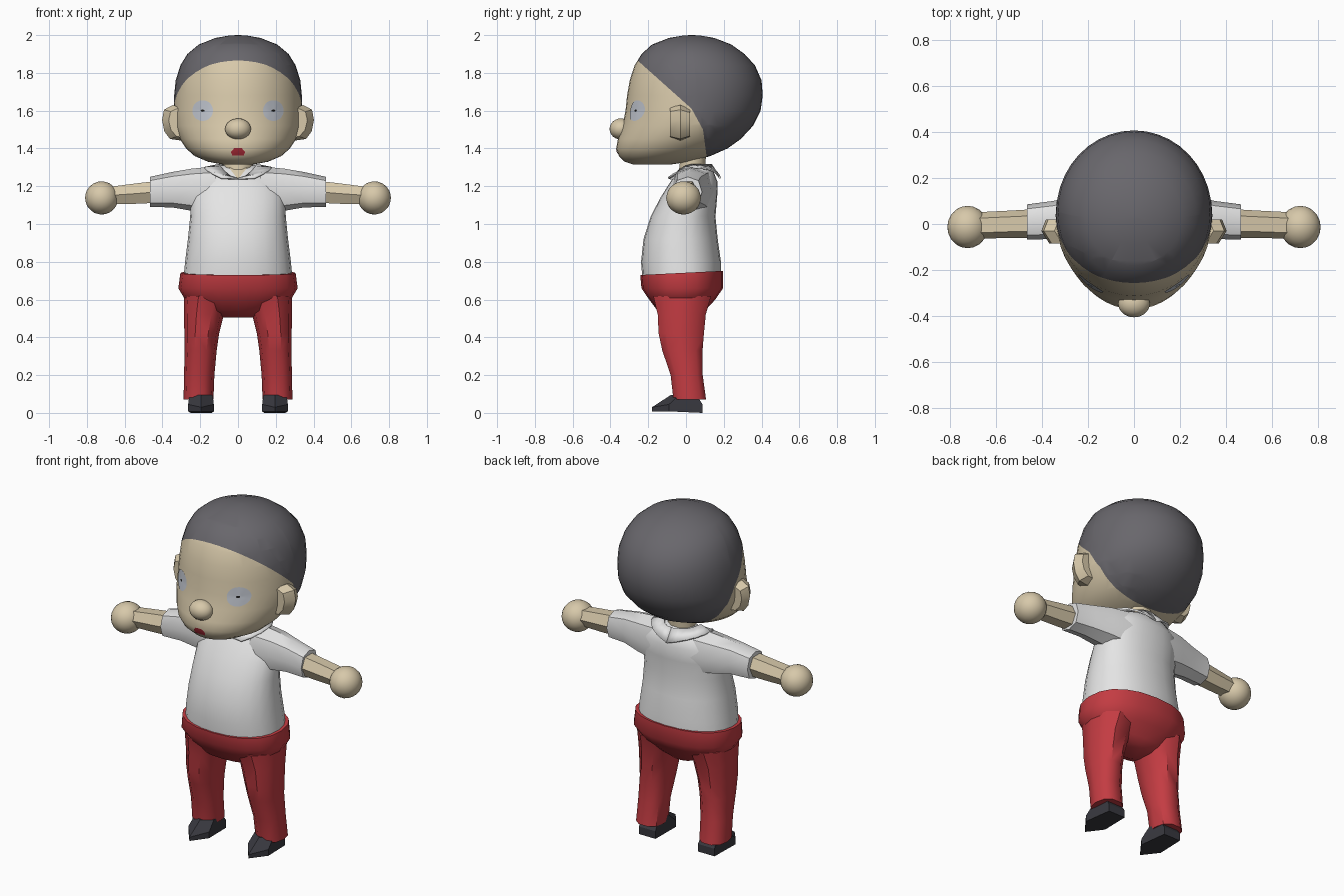
import bpy, bmesh, math
from mathutils import Vector
from mathutils.bvhtree import BVHTree

if "Cube" in bpy.data.objects:
    bpy.data.objects.remove(bpy.data.objects["Cube"])


def mat(name, r, g, b):
    m = bpy.data.materials.new(name)
    m.diffuse_color = (r, g, b, 1)
    m.use_nodes = True
    m.node_tree.nodes["Principled BSDF"].inputs["Base Color"].default_value = m.diffuse_color
    return m


SKIN = mat("skin", .68, .58, .40)
HAIR = mat("dark_grey_hair", .14, .135, .15)
WHITE = mat("white_cloth", .78, .78, .78)
RED = mat("red_cloth", .55, .045, .055)
SHOE = mat("charcoal_shoe", .04, .04, .05)
EYE = mat("pale_grey_eye", .52, .55, .61)
LIP = mat("dark_red_mouth", .42, .025, .04)
BLACK = mat("black", .01, .01, .01)


def finish(name, bm, mats, angle=40, mirror=False):
    bmesh.ops.recalc_face_normals(bm, faces=bm.faces[:])
    me = bpy.data.meshes.new(name)
    bm.to_mesh(me)
    for m in mats:
        me.materials.append(m)
    me.shade_smooth()
    me.set_sharp_from_angle(angle=math.radians(angle))
    ob = bpy.data.objects.new(name, me)
    bpy.context.collection.objects.link(ob)
    if mirror:
        ob.modifiers.new("Mirror", 'MIRROR').use_mirror_merge = False
    return ob


def oval(n, u0, u1, v0, v1, power=2.0):
    """Superellipse filling the box u0..u1, v0..v1."""
    pts = []
    for i in range(n):
        a = 2 * math.pi * i / n
        c, s = math.cos(a), math.sin(a)
        e = 2 / power
        pts.append(((u0 + u1) / 2 + (u1 - u0) / 2 * math.copysign(abs(c) ** e, c),
                    (v0 + v1) / 2 + (v1 - v0) / 2 * math.copysign(abs(s) ** e, s)))
    return pts


def loft(rings, caps=True):
    bm = bmesh.new()
    vs = [[bm.verts.new(p) for p in r] for r in rings]
    n = len(vs[0])
    for a, b in zip(vs, vs[1:]):
        for i in range(n):
            j = (i + 1) % n
            bm.faces.new((a[i], a[j], b[j], b[i]))
    if caps:
        bm.faces.new(vs[0])
        bm.faces.new(vs[-1])
    return bm


def stack(rows, n, power=2.0):
    """Loft up z; each row is z, half width, front y, back y."""
    return loft([[(u, v, z) for u, v in oval(n, -w, w, f, b, power)] for z, w, f, b in rows])


def limb(rows, n, power=2.0):
    """Loft along x; each row is x, y0, y1, z0, z1."""
    return loft([[(x, u, v) for u, v in oval(n, y0, y1, z0, z1, power)]
                 for x, y0, y1, z0, z1 in rows])


def ball(name, loc, size, material, mirror=False):
    bm = bmesh.new()
    bmesh.ops.create_icosphere(bm, subdivisions=3, radius=1)
    for v in bm.verts:
        v.co = Vector(loc) + Vector([a * b for a, b in zip(v.co, size)])
    return finish(name, bm, [material], 60, mirror)


def decal(name, tree, centre, outline, material, lift=.004, mirror=False):
    """Thin patch projected from the front onto a surface."""
    bm = bmesh.new()
    cx, cz = centre

    def put(x, z):
        hit = tree.ray_cast(Vector((x, -2, z)), Vector((0, 1, 0)))[0]
        return bm.verts.new((x, (hit.y if hit else -.05) - lift, z))

    mid = put(cx, cz)
    rings = [[put(cx + (x - cx) * k, cz + (z - cz) * k) for x, z in outline]
             for k in (.33, .67, 1)]
    n = len(outline)
    for i in range(n):
        j = (i + 1) % n
        bm.faces.new((mid, rings[0][i], rings[0][j]))
        for a, b in zip(rings, rings[1:]):
            bm.faces.new((a[i], a[j], b[j], b[i]))
    for f in bm.faces:
        f.normal_update()
        if f.normal.y > 0:
            f.normal_flip()
    # no normal recalculation here: patch is open and already faces front
    return finish(name, bm, [material], 60, mirror)


# Head: lofted egg, with the hairline cut in by planes
head = stack([(1.315, .08, -.28, -.08), (1.33, .16, -.325, .02), (1.36, .23, -.355, .13),
              (1.40, .275, -.37, .22), (1.45, .308, -.36, .29), (1.52, .335, -.337, .355),
              (1.60, .34, -.32, .395), (1.68, .338, -.312, .406), (1.76, .33, -.298, .40),
              (1.84, .305, -.272, .365), (1.90, .268, -.235, .31), (1.95, .208, -.18, .24),
              (1.985, .12, -.09, .15), (1.997, .05, -.02, .08), (2.0, .01, .02, .04)], 40)
face_tree = BVHTree.FromBMesh(head)
hairline = [(-.27, 1.878), (.03, 1.61), (.09, 1.5), (.11, 1.35)]
planes = []
for (y0, z0), (y1, z1) in zip(hairline, hairline[1:]):
    planes.append((Vector((0, y0, z0)), Vector((0, z0 - z1, y1 - y0)).normalized()))
for co, no in planes:
    bmesh.ops.bisect_plane(head, geom=head.verts[:] + head.edges[:] + head.faces[:],
                           plane_co=co, plane_no=no, dist=1e-5)
for f in head.faces:
    c = f.calc_center_median()
    f.material_index = int(any((c - co).dot(no) > 0 for co, no in planes))
finish("head", head, [SKIN, HAIR], 75)

# Face details
ball("nose", (0, -.345, 1.503), (.069, .06, .056), SKIN)
decal("eye", face_tree, (.187, 1.60), oval(20, .132, .242, 1.545, 1.655), EYE, .004, True)
decal("pupil", face_tree, (.187, 1.60), oval(8, .176, .198, 1.594, 1.606), BLACK, .007, True)
decal("mouth", face_tree, (0, 1.38),
      [(-.03, 1.363), (.03, 1.363), (.038, 1.38), (.02, 1.402), (-.02, 1.402), (-.038, 1.38)], LIP)

# Ears flare out towards the back
ear = [(.29, 1.44), (.36, 1.45), (.39, 1.49), (.402, 1.55), (.392, 1.605), (.345, 1.63), (.29, 1.60)]
finish("ear", loft([[(x - .035, -.085, 1.54 + (z - 1.54) * .85) for x, z in ear],
                    [(x, -.03, z) for x, z in ear],
                    [(x - .02, .02, 1.53 + (z - 1.53) * .8) for x, z in ear]]), [SKIN], 30, True)

# Neck
finish("neck", stack([(1.2, .08, -.05, .10), (1.38, .08, -.03, .11)], 10), [SKIN])

# Shirt body, neckline and sleeves
shirt = stack([(.70, .29, -.23, .185), (.80, .28, -.238, .185), (.92, .265, -.225, .168),
               (1.04, .253, -.187, .156), (1.14, .25, -.135, .165), (1.22, .23, -.085, .168),
               (1.28, .165, -.04, .145), (1.31, .09, -.01, .11)], 24, 2.2)
shirt_tree = BVHTree.FromBMesh(shirt)
finish("shirt", shirt, [WHITE], 60)
decal("neckline", shirt_tree, (0, 1.275), [(-.05, 1.30), (0, 1.237), (.05, 1.30)], SKIN, .008)
finish("sleeve", limb([(.12, -.08, .15, 1.05, 1.305), (.245, -.07, .13, 1.07, 1.293),
                       (.35, -.065, .10, 1.088, 1.275), (.465, -.068, .085, 1.09, 1.25)], 8, 2.4),
       [WHITE], 40, True)

# Collar: flared strip with pointed front flaps
collar = bmesh.new()
strip = []
for i in range(9):
    t = i / 8
    a, b = math.pi * t, math.pi * (.16 + .84 * t)
    strip.append((collar.verts.new((.10 * math.sin(a), .03 - .107 * math.cos(a),
                                    1.318 - .075 * max(0, math.cos(a)) ** 2)),
                  collar.verts.new((.18 * math.sin(b), .035 - .15 * math.cos(b),
                                    1.245 + .06 * math.sin(b) - .03 * max(0, math.cos(b))))))
for p, q in zip(strip, strip[1:]):
    collar.faces.new((p[0], p[1], q[1], q[0]))
ob = finish("collar", collar, [WHITE], 40, True)
ob.modifiers.new("Solidify", 'SOLIDIFY').thickness = .01

# Arms and round hands
finish("arm", limb([(.42, -.06, .065, 1.105, 1.237), (.54, -.06, .058, 1.10, 1.222),
                    (.70, -.065, .05, 1.10, 1.20)], 6, 2.3), [SKIN], 25, True)
ball("hand", (.722, -.013, 1.138), (.088, .092, .088), SKIN, True)

# Trousers: hips and two legs, waistband higher at the back
hips = stack([(.505, .08, -.08, .07), (.54, .2, -.15, .10), (.60, .28, -.195, .155),
              (.66, .316, -.236, .196), (.742, .305, -.242, .196)], 20, 2.3)
for v in hips.verts:
    if v.co.z > .7:
        v.co.z += v.co.y * .05
finish("hips", hips, [RED], 50)
legs = [(.07, .13, .288, -.07, .11), (.2, .125, .286, -.085, .092), (.33, .113, .282, -.13, .092),
        (.42, .10, .284, -.15, .10), (.52, .075, .286, -.155, .11), (.62, .04, .285, -.18, .14)]
finish("trouser_leg", loft([[(u, v, z) for u, v in oval(10, x0, x1, y0, y1, 2.4)]
                            for z, x0, x1, y0, y1 in legs]), [RED], 40, True)

# Shoes: pointed low-poly wedges
sole = [(.195, -.18), (.264, -.09), (.25, .088), (.14, .088), (.128, -.09)]
finish("shoe", loft([[(x, y, 0 if y > 0 else .008) for x, y in sole],
                     [(x, y, .03 if y < -.1 else .045) for x, y in sole],
                     [(.195 + (x - .195) * .9, .02 + (y - .02) * .5, .095) for x, y in sole]]),
       [SHOE], 20, True)
